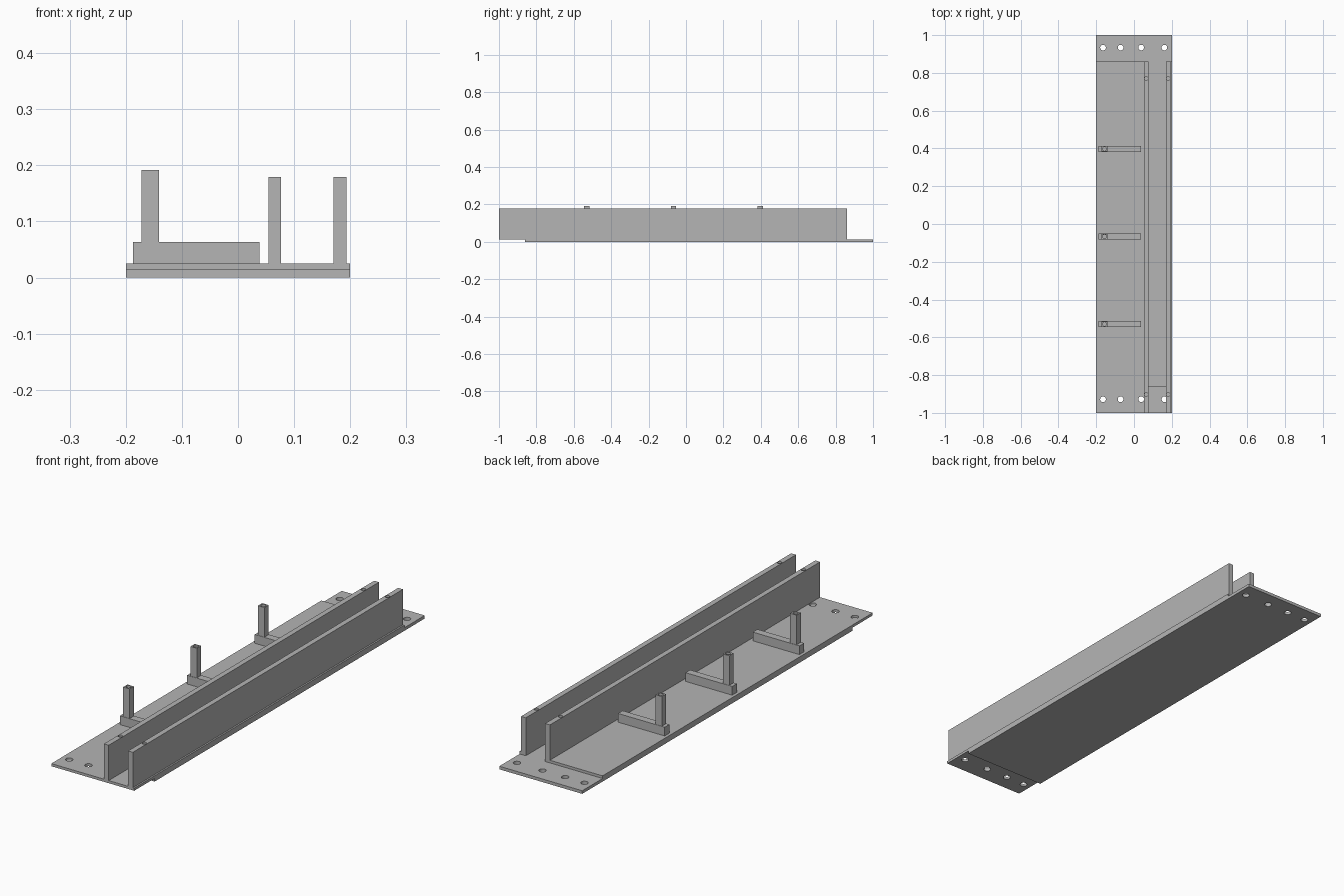
import bpy
from mathutils import Vector

if "Cube" in bpy.data.objects:
    bpy.data.objects.remove(bpy.data.objects["Cube"], do_unlink=True)

# Single plain grey material
grey = bpy.data.materials.new("plain grey")
grey.use_nodes = True
COLOUR = (0.46, 0.46, 0.46, 1)
grey.diffuse_color = COLOUR
grey.node_tree.nodes["Principled BSDF"].inputs["Base Color"].default_value = COLOUR


def box(name, low, high):
    """Axis-aligned box between two corners."""
    low, high = Vector(low), Vector(high)
    bpy.ops.mesh.primitive_cube_add(size=1, location=(low + high) / 2)
    ob = bpy.context.object
    ob.name = name
    ob.scale = high - low
    bpy.ops.object.transform_apply(location=False, rotation=False, scale=True)
    ob.data.materials.append(grey)
    return ob


def drill(part, spots, radius, z_low, z_high):
    """Cut vertical round holes into a part at the given x, y spots."""
    for x, y in spots:
        bpy.ops.mesh.primitive_cylinder_add(
            vertices=24, radius=radius, depth=z_high - z_low,
            location=(x, y, (z_low + z_high) / 2))
        cut(part, bpy.context.object)


def cut(part, cutter):
    cutter.hide_render = True
    mod = part.modifiers.new("cut", "BOOLEAN")
    mod.operation = "DIFFERENCE"
    mod.solver = "EXACT"
    mod.object = cutter
    bpy.context.view_layer.objects.active = part
    bpy.ops.object.modifier_apply(modifier=mod.name)
    bpy.data.objects.remove(cutter, do_unlink=True)


HALF_W, STEP = 0.2, 0.86       # half width, y where the plates are staggered
MID, TOP = 0.0135, 0.025       # top of lower plate, top of upper plate
WALLS = {"inner_wall": (0.054, 0.077), "outer_wall": (0.17, 0.193)}
SLOT = (0.077, 0.17)           # channel between the walls
HOLE_X = (-0.164, -0.071, 0.038, 0.161)
front_holes = [(x, -0.928) for x in HOLE_X]
back_holes = [(x, 0.934) for x in HOLE_X]

# Lower plate, sticking out at the back
lower = box("lower_plate", (-HALF_W, -STEP, 0), (HALF_W, 1, MID))
drill(lower, back_holes, 0.015, -0.05, 0.05)

# Upper plate, sticking out at the front, with the channel open behind the step
upper = box("upper_plate", (-HALF_W, -1, MID), (HALF_W, STEP, TOP))
cut(upper, box("channel_cutter", (SLOT[0], -STEP, 0.012), (SLOT[1], 1.1, 0.1)))
drill(upper, front_holes, 0.015, -0.05, 0.05)

# Two long rail walls with a screw hole near each end
for name, (x0, x1) in WALLS.items():
    wall = box(name, (x0, -1, MID if x0 > 1 else TOP), (x1, STEP, 0.179))
    drill(wall, [((x0 + x1) / 2, y) for y in (-0.903, 0.77)], 0.0095, 0.13, 0.25)

# Three brackets: a low bar with an upright post, drilled from the top
for i, y in enumerate((-0.53, -0.067, 0.398), 1):
    box(f"bracket_bar_{i}", (-0.187, y - 0.016, TOP), (0.038, y + 0.016, 0.063))
    post = box(f"bracket_post_{i}", (-0.172, y - 0.0145, 0.063), (-0.141, y + 0.0145, 0.192))
    drill(post, [(-0.1565, y)], 0.0105, 0.15, 0.25)
